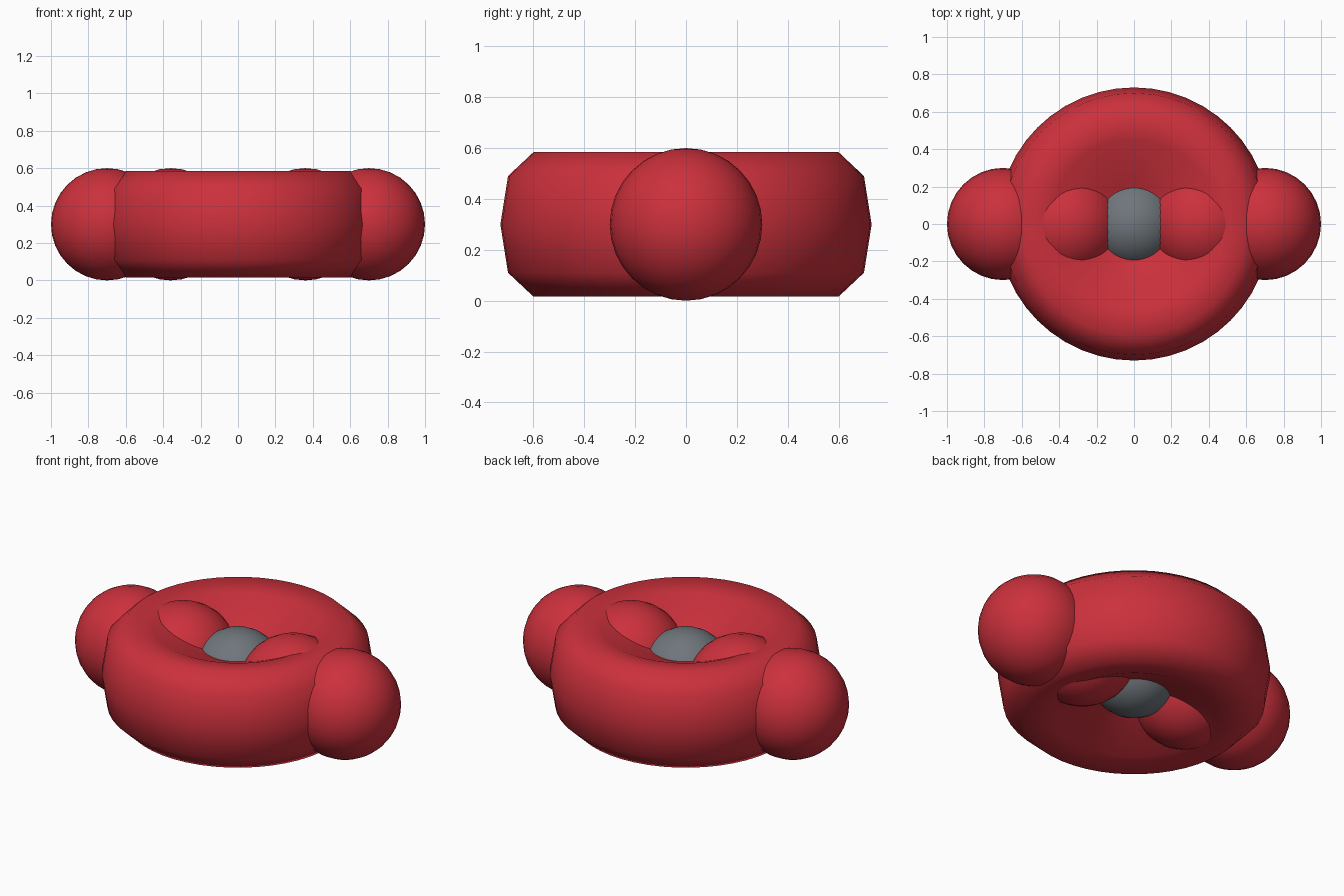
import bpy
import bmesh
from mathutils import Matrix

cube = bpy.data.objects.get("Cube")
if cube:
    bpy.data.objects.remove(cube, do_unlink=True)

MID = 0.3  # height of the centre plane


def material(name, rgb):
    mat = bpy.data.materials.new(name)
    mat.use_nodes = True
    mat.diffuse_color = (*rgb, 1)
    mat.node_tree.nodes["Principled BSDF"].inputs["Base Color"].default_value = (*rgb, 1)
    return mat


red = material("deep red", (0.6, 0.03, 0.045))
grey = material("iron grey", (0.16, 0.18, 0.2))


def finish(bm, name, mat):
    bmesh.ops.recalc_face_normals(bm, faces=bm.faces)
    mesh = bpy.data.meshes.new(name)
    bm.to_mesh(mesh)
    bm.free()
    mesh.materials.append(mat)
    mesh.shade_smooth()
    obj = bpy.data.objects.new(name, mesh)
    obj.location.z = MID
    bpy.context.collection.objects.link(obj)
    return obj


def ball(name, x, radius, mat):
    bm = bmesh.new()
    bmesh.ops.create_uvsphere(bm, u_segments=32, v_segments=16, radius=radius)
    obj = finish(bm, name, mat)
    obj.location.x = x


def dished_disc(name, half_profile, mat, steps=48):
    # Spin a profile that is mirrored about the centre plane
    bm = bmesh.new()
    profile = half_profile + [(r, -h) for r, h in reversed(half_profile[:-1])]
    verts = [bm.verts.new((r, 0, h)) for r, h in profile]
    edges = [bm.edges.new(pair) for pair in zip(verts, verts[1:])]
    bmesh.ops.spin(bm, geom=verts + edges, cent=(0, 0, 0), axis=(0, 0, 1),
                   angle=6.283185, steps=steps)
    bmesh.ops.remove_doubles(bm, verts=bm.verts, dist=0.0005)
    finish(bm, name, mat)


# Disc, hollowed on both faces
dished_disc("dished_disc",
            [(0, 0.08), (0.22, 0.162), (0.45, 0.264), (0.6, 0.284), (0.7, 0.19), (0.73, 0)],
            red)

# Grey core, with a pair of inner and outer balls on either side
ball("core_ball", 0, 0.247, grey)
for side, sign in (("left", 1), ("right", -1)):
    ball(f"{side}_inner_ball", sign * 0.36, 0.3, red)
    ball(f"{side}_outer_ball", sign * 0.7, 0.3, red)
